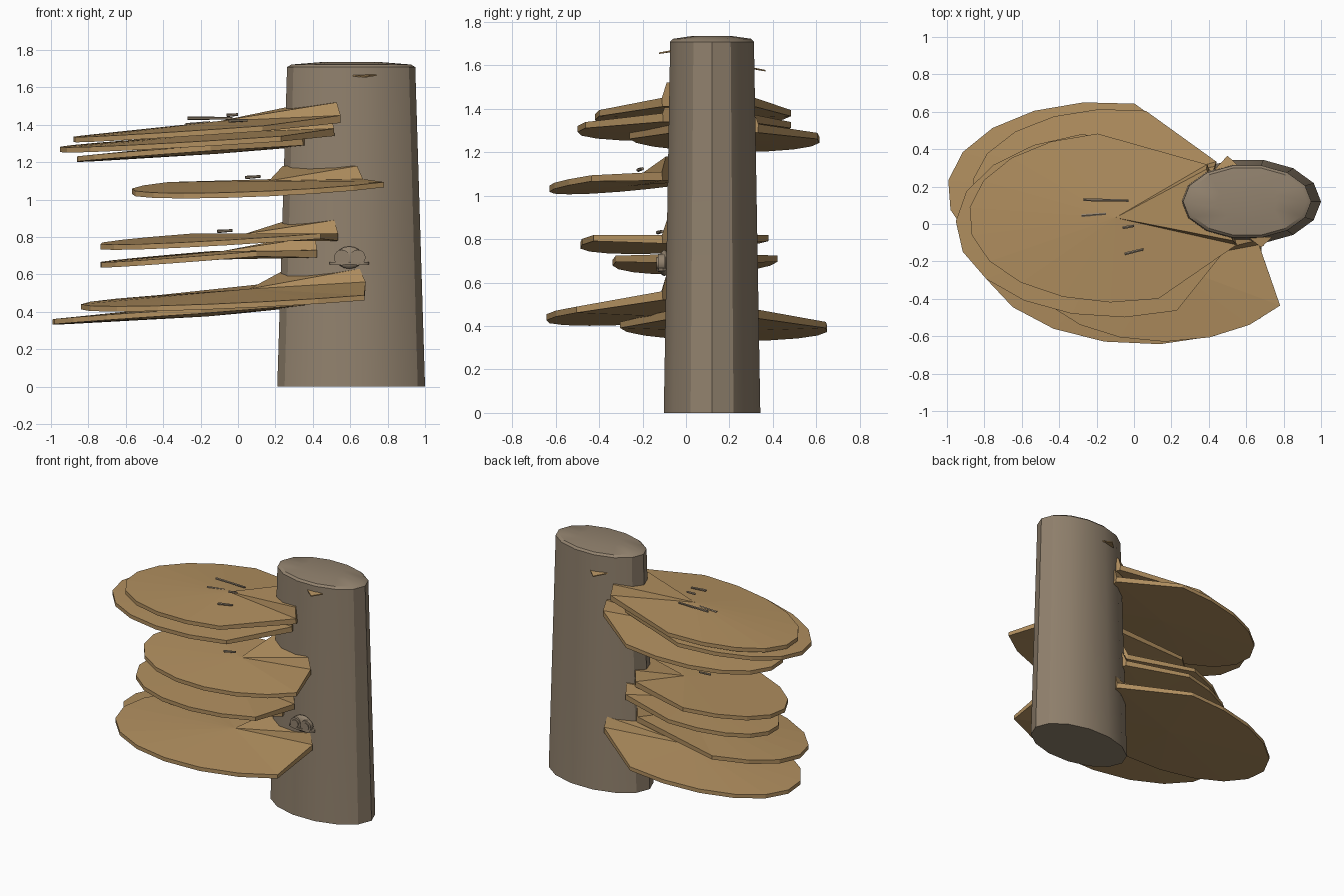
import bpy, bmesh, math
from mathutils import Vector, Matrix

if "Cube" in bpy.data.objects:
    bpy.data.objects.remove(bpy.data.objects["Cube"])

CX, CY, SQ = 0.605, 0.12, 0.577   # trunk centre and depth squash


def material(name, rgb):
    m = bpy.data.materials.new(name)
    m.diffuse_color = (*rgb, 1)
    m.use_nodes = True
    m.node_tree.nodes["Principled BSDF"].inputs["Base Color"].default_value = m.diffuse_color
    return m


BARK = material("grey_brown_bark", (0.285, 0.222, 0.155))
TAN = material("tan_shelf", (0.44, 0.275, 0.115))


def finish(name, bm, mat, smooth=None):
    bmesh.ops.recalc_face_normals(bm, faces=bm.faces)
    me = bpy.data.meshes.new(name)
    bm.to_mesh(me)
    bm.free()
    ob = bpy.data.objects.new(name, me)
    bpy.context.collection.objects.link(ob)
    me.materials.append(mat)
    if smooth:
        bpy.context.view_layer.objects.active = ob
        ob.select_set(True)
        bpy.ops.object.shade_smooth_by_angle(angle=math.radians(smooth))
        ob.select_set(False)
    return ob


def polar(r, deg, z):
    """Point around the trunk axis in squashed space."""
    a = math.radians(deg)
    return Vector((CX + r * math.cos(a), CY + SQ * r * math.sin(a), z))


# Trunk: tapered oval column with a slightly domed, bevelled top
bm = bmesh.new()
N = 14
rings = []
for r, z in ((0.395, 0), (0.343, 1.70), (0.343, 1.708), (0.32, 1.722), (0.16, 1.735)):
    rings.append([bm.verts.new(polar(r, i * 360 / N, z)) for i in range(N)])
for a, b in zip(rings, rings[1:]):
    for i in range(N):
        j = (i + 1) % N
        bm.faces.new((a[i], a[j], b[j], b[i]))
bm.faces.new(rings[0])
bm.faces.new(rings[-1])
finish("trunk", bm, BARK, 32)


def shelf(name, deg, dist, r, half, tip, top):
    """Fan-shaped bracket: raised root on the trunk, drooping round rim."""
    bm = bmesh.new()
    ctr = polar(dist, deg, 0)
    rim_top, rim_low = [], []
    n = 11
    for i in range(n):
        off = -95 + 190 * i / (n - 1)
        a = math.radians(deg + off)
        z = tip + 0.055 * (1 - math.cos(math.radians(off)))
        p = ctr + Vector((r * math.cos(a), SQ * r * math.sin(a), z))
        rim_top.append(bm.verts.new(p + Vector((0, 0, 0.014))))
        rim_low.append(bm.verts.new(p - Vector((0, 0, 0.014))))
    # root corners: lower shoulder and raised ridge on each side
    low = [bm.verts.new(polar(0.40, deg + s * half, top - 0.11)) for s in (-1, 1)]
    mid = [bm.verts.new(polar(0.405, deg + s * half, top - 0.07)) for s in (-1, 1)]
    ridge = [bm.verts.new(polar(0.37, deg + s * (half - 4), top)) for s in (-1, 1)]
    up = [mid[0]] + rim_top + [mid[1], ridge[1], ridge[0]]
    down = [low[0]] + rim_low + [low[1]]
    ct = bm.verts.new(ctr + Vector((0, 0, tip + 0.5 * (top - tip))))
    cb = bm.verts.new(ctr + Vector((0, 0, tip + 0.03)))
    for loop, c in ((up, ct), (down, cb)):
        for i in range(len(loop)):
            bm.faces.new((c, loop[i], loop[(i + 1) % len(loop)]))
    for i in range(len(down) - 1):   # rim edge
        bm.faces.new((up[i], up[i + 1], down[i + 1], down[i]))
    bm.faces.new((low[0], low[1], mid[1], ridge[1], ridge[0], mid[0]))
    finish(name, bm, TAN)


# Shelves, bottom to top: angle, distance, radius, root half angle, tip z, root z
for i, spec in enumerate((
        (173, 0.78, 0.83, 58, 0.345, 0.545),
        (218, 0.69, 0.90, 63, 0.415, 0.63),
        (191, 0.70, 0.66, 52, 0.650, 0.80),
        (206, 0.63, 0.78, 54, 0.745, 0.89),
        (232, 0.715, 0.735, 47, 1.020, 1.18),
        (172, 0.72, 0.76, 58, 1.215, 1.40),
        (197, 0.73, 0.86, 60, 1.265, 1.45),
        (192, 0.72, 0.785, 70, 1.320, 1.52))):
    shelf("shelf_%d" % (i + 1), *spec)


def rod(name, a, b, rad):
    a, b = Vector(a), Vector(b)
    bm = bmesh.new()
    m = Matrix.Translation((a + b) / 2) @ (b - a).to_track_quat('Z', 'Y').to_matrix().to_4x4()
    bmesh.ops.create_cone(bm, cap_ends=True, segments=6, radius1=rad, radius2=rad * 0.8,
                          depth=(b - a).length, matrix=m)
    finish(name, bm, BARK)


# Loose twigs lying on the shelves
for i, (a, b) in enumerate((
        ((-0.27, 0.13, 1.435), (-0.03, 0.125, 1.435)),
        ((-0.28, 0.045, 1.400), (-0.15, 0.055, 1.412)),
        ((-0.06, -0.02, 1.450), (0.00, -0.01, 1.455)),
        ((-0.05, -0.16, 1.420), (0.05, -0.135, 1.425)),
        ((-0.11, -0.13, 0.830), (-0.03, -0.11, 0.835)),
        ((0.04, -0.22, 1.118), (0.12, -0.20, 1.124)))):
    rod("twig_%d" % (i + 1), a, b, 0.009)

# Thin bark splinters near the top, front and back
for name, pts in (
        ("front_splinter", ((0.61, -0.07, 1.66), (0.74, -0.07, 1.662), (0.68, -0.125, 1.652))),
        ("back_splinter", ((0.43, 0.29, 1.585), (0.57, 0.30, 1.585), (0.50, 0.365, 1.572)))):
    bm = bmesh.new()
    f = bm.faces.new([bm.verts.new(p) for p in pts])
    ex = bmesh.ops.extrude_face_region(bm, geom=[f])
    for v in ex["geom"]:
        if isinstance(v, bmesh.types.BMVert):
            v.co.z += 0.007
    finish(name, bm, TAN)


def disc(name, loc, r, depth, rot, scale=(1, 1, 1)):
    bm = bmesh.new()
    m = Matrix.Translation(loc) @ Matrix.Diagonal((*scale, 1)) @ Matrix.Rotation(rot, 4, 'X')
    bmesh.ops.create_cone(bm, cap_ends=True, segments=16, radius1=r, radius2=r,
                          depth=depth, matrix=m)
    finish(name, bm, BARK, 35)


# Small knobbly cluster on the front: base disc, rounded body, two ringed knobs
disc("knob_base", (0.595, -0.105, 0.66), 0.105, 0.014, 0, (1, 0.3, 1))
bm = bmesh.new()
bmesh.ops.create_uvsphere(bm, u_segments=14, v_segments=8, radius=1,
                          matrix=Matrix.Translation((0.595, -0.10, 0.69)) @
                          Matrix.Diagonal((0.075, 0.025, 0.06, 1)))
finish("knob_body", bm, BARK, 40)
for side, x in (("left", 0.555), ("right", 0.64)):
    disc(side + "_knob", (x, -0.115, 0.69), 0.042, 0.03, math.pi / 2)
    disc(side + "_knob_centre", (x, -0.13, 0.69), 0.027, 0.012, math.pi / 2)
